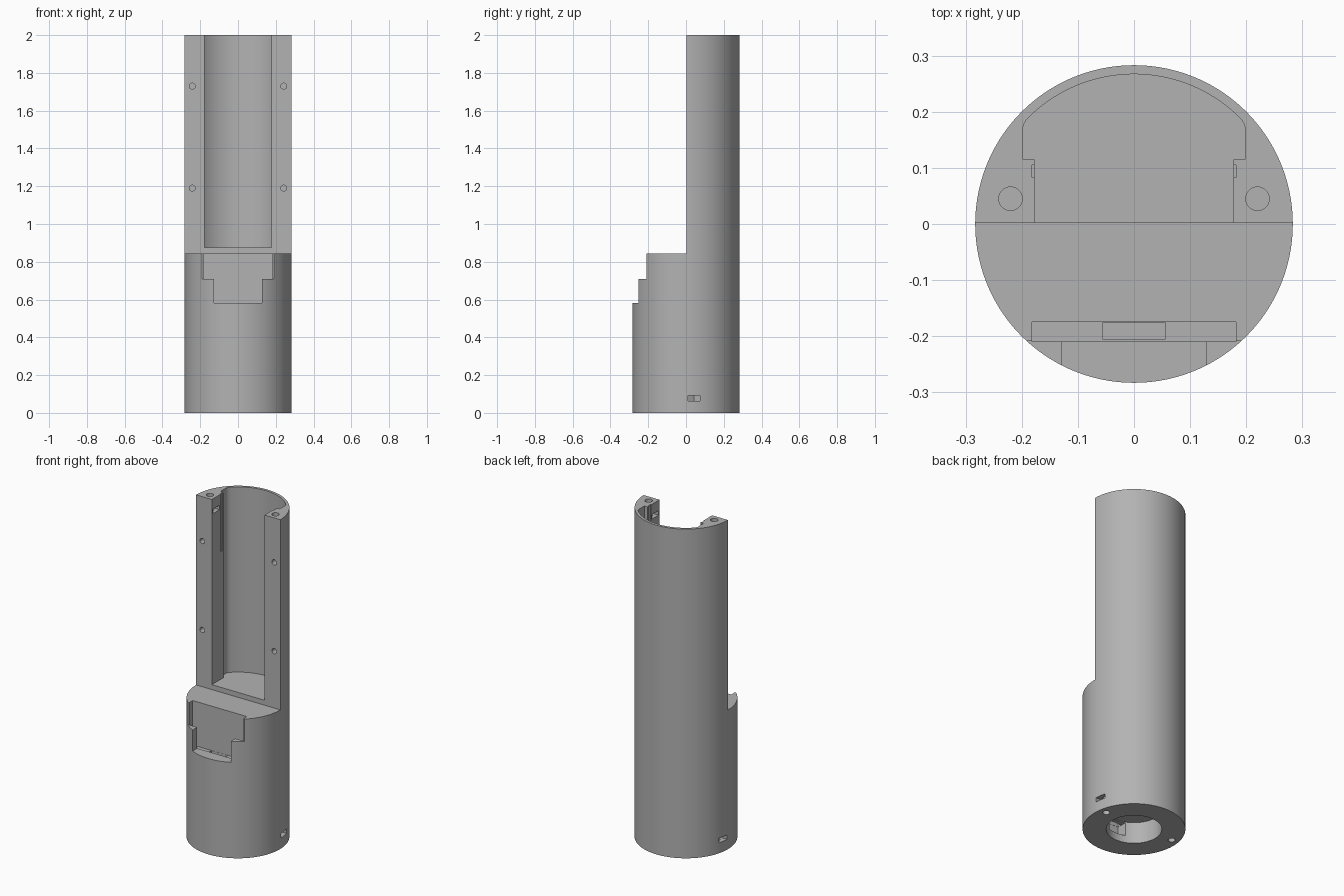
import bpy
import bmesh
import math
from mathutils import Matrix

if "Cube" in bpy.data.objects:
    bpy.data.objects.remove(bpy.data.objects["Cube"], do_unlink=True)

R = 0.283
SIDES = (-1, 1)

grey = bpy.data.materials.new("matte grey")
grey.use_nodes = True
grey.diffuse_color = (0.45, 0.45, 0.45, 1)
grey.node_tree.nodes["Principled BSDF"].inputs["Base Color"].default_value = (0.45, 0.45, 0.45, 1)


def make_object(name, bm):
    bmesh.ops.recalc_face_normals(bm, faces=bm.faces)
    mesh = bpy.data.meshes.new(name)
    bm.to_mesh(mesh)
    bm.free()
    mesh.materials.append(grey)
    obj = bpy.data.objects.new(name, mesh)
    bpy.context.collection.objects.link(obj)
    return obj


def box(name, x, y, z):
    bm = bmesh.new()
    bmesh.ops.create_cube(bm, size=1)
    for v in bm.verts:
        for i, (lo, hi) in enumerate((x, y, z)):
            v.co[i] = lo if v.co[i] < 0 else hi
    return make_object(name, bm)


def rod(name, radius, start, length, axis="Z", segments=32):
    bm = bmesh.new()
    bmesh.ops.create_cone(bm, cap_ends=True, segments=segments, radius1=radius,
                          radius2=radius, depth=length,
                          matrix=Matrix.Translation((0, 0, length / 2)))
    turn = Matrix.Rotation(-math.pi / 2, 4, "X") if axis == "Y" else Matrix()
    bm.transform(Matrix.Translation(start) @ turn)
    return make_object(name, bm)


def prism(name, outline, z0, z1):
    bm = bmesh.new()
    face = bm.faces.new([bm.verts.new((x, y, z0)) for x, y in outline])
    top = bmesh.ops.extrude_face_region(bm, geom=[face])["geom"]
    for v in top:
        if isinstance(v, bmesh.types.BMVert):
            v.co.z = z1
    return make_object(name, bm)


# Round body
body = rod("handle_body", R, (0, 0, 0), 2, segments=192)
cutters = []

# Upper half open at the front
cutters.append(box("front_cut", (-1, 1), (-1, 0.002), (0.845, 3)))

# Rounded cavity with a narrower mouth
half = [(0.177, -0.1), (0.177, 0.115), (0.198, 0.115), (0.199, 0.165), (0.197, 0.176)]
half += [(0.267 * math.sin(math.radians(a)), 0.267 * math.cos(math.radians(a)))
         for a in range(46, 0, -2)]
outline = half + [(0, 0.267)] + [(-x, y) for x, y in reversed(half)]
cutters.append(prism("cavity", outline, 0.875, 3))

# Stepped front pocket and the slot behind it
cutters.append(box("pocket_upper", (-0.19, 0.19), (-1, -0.208), (0.71, 1)))
cutters.append(box("pocket_lower", (-0.128, 0.128), (-1, -0.207), (0.582, 1)))
cutters.append(box("plate_slot", (-0.182, 0.182), (-0.209, -0.175), (0.575, 1)))

# Bottom bore with the cable channel
cutters.append(rod("bore", 0.153, (0, 0, -0.1), 0.23, segments=96))
cutters.append(box("channel_foot", (-0.057, 0.057), (-0.206, -0.1), (0.045, 0.125)))
cutters.append(box("cable_channel", (-0.056, 0.056), (-0.205, -0.176), (0.1, 0.6)))

# Screw holes and nut traps on both sides
for s in SIDES:
    for z in (1.19, 1.73):
        cutters.append(rod("front_screw_hole", 0.016, (s * 0.242, -0.05, z), 0.13, "Y"))
    cutters.append(rod("top_screw_hole", 0.021, (s * 0.22, 0.045, 1.8), 0.3))
    cutters.append(rod("bottom_screw_hole", 0.02, (s * 0.235, 0.042, -0.1), 0.25))
    for label, inner, outer, z in (("bottom", 0.235, 0.4, 0.064), ("top", 0.22, 0.15, 1.91)):
        # Hexagonal pocket end joined to a straight entry
        d = 1 if outer > inner else -1
        w = 0.032
        shape = [(s * (inner - d * 0.037), 0.043),
                 (s * (inner - d * 0.018), 0.043 + w), (s * outer, 0.043 + w),
                 (s * outer, 0.043 - w), (s * (inner - d * 0.018), 0.043 - w)]
        cutters.append(prism(label + "_nut_trap", shape, z, z + 0.027))
    cutters.append(box("wall_groove", sorted((s * 0.15, s * 0.182)), (0.083, 0.105), (1.65, 3)))

# Apply the cuts
bpy.context.view_layer.objects.active = body
for cutter in cutters:
    cutter.hide_render = True
    mod = body.modifiers.new(cutter.name, "BOOLEAN")
    mod.operation = "DIFFERENCE"
    mod.solver = "EXACT"
    mod.object = cutter
    bpy.ops.object.modifier_apply(modifier=mod.name)
for cutter in cutters:
    bpy.data.objects.remove(cutter, do_unlink=True)

# Smooth round walls, sharp edges
bpy.ops.object.select_all(action="DESELECT")
body.select_set(True)
bpy.ops.object.shade_smooth_by_angle(angle=math.radians(25))
